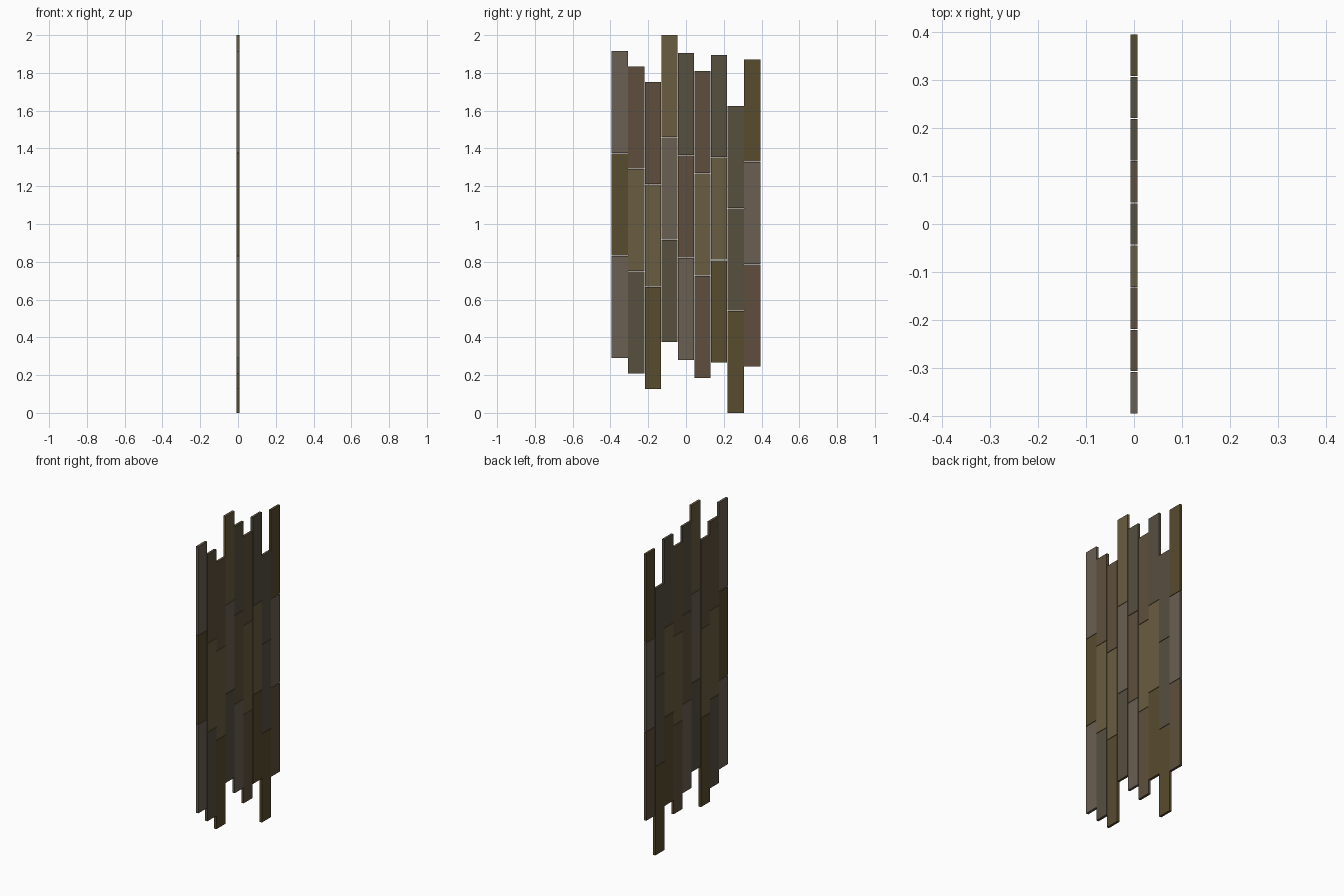
import bpy

if "Cube" in bpy.data.objects:
    bpy.data.objects.remove(bpy.data.objects["Cube"])

PITCH, WIDTH, THICK = 0.0876, 0.086, 0.015
STEP, LENGTH = 0.5428, 0.540

# Wood tones
tones = {
    "A": ("grey_brown", (0.142, 0.112, 0.084, 1)),
    "B": ("dark_olive", (0.098, 0.070, 0.027, 1)),
    "C": ("brown", (0.114, 0.078, 0.047, 1)),
    "D": ("light_olive", (0.144, 0.107, 0.050, 1)),
    "E": ("grey_olive", (0.095, 0.080, 0.051, 1)),
}
mats = {}
for key, (name, colour) in tones.items():
    mats[key] = bpy.data.materials.new(name)
    mats[key].diffuse_color = colour

# Each column: bottom height, plank tones from bottom to top
columns = [
    (0.290, "ABA"), (0.208, "EDC"), (0.127, "BDC"),
    (0.375, "EAD"), (0.279, "ACE"), (0.184, "CDC"),
    (0.268, "BDE"), (0.000, "BEE"), (0.245, "CAB"),
]


def plank(name, y, z, mat):
    bpy.ops.mesh.primitive_cube_add(size=1, location=(0, y, z + LENGTH / 2))
    ob = bpy.context.object
    ob.name = name
    ob.scale = (THICK, WIDTH, LENGTH)
    bpy.ops.object.transform_apply(location=False, rotation=False, scale=True)
    ob.data.materials.append(mat)


# Staggered floor planks
for c, (bottom, keys) in enumerate(columns):
    for r, key in enumerate(keys):
        plank(f"plank_{c + 1}_{r + 1}", (c - 4) * PITCH, bottom + r * STEP, mats[key])

for m in bpy.data.materials:
    if m.users and not m.is_grease_pencil:
        m.use_nodes = True
        m.node_tree.nodes["Principled BSDF"].inputs["Base Color"].default_value = m.diffuse_color
